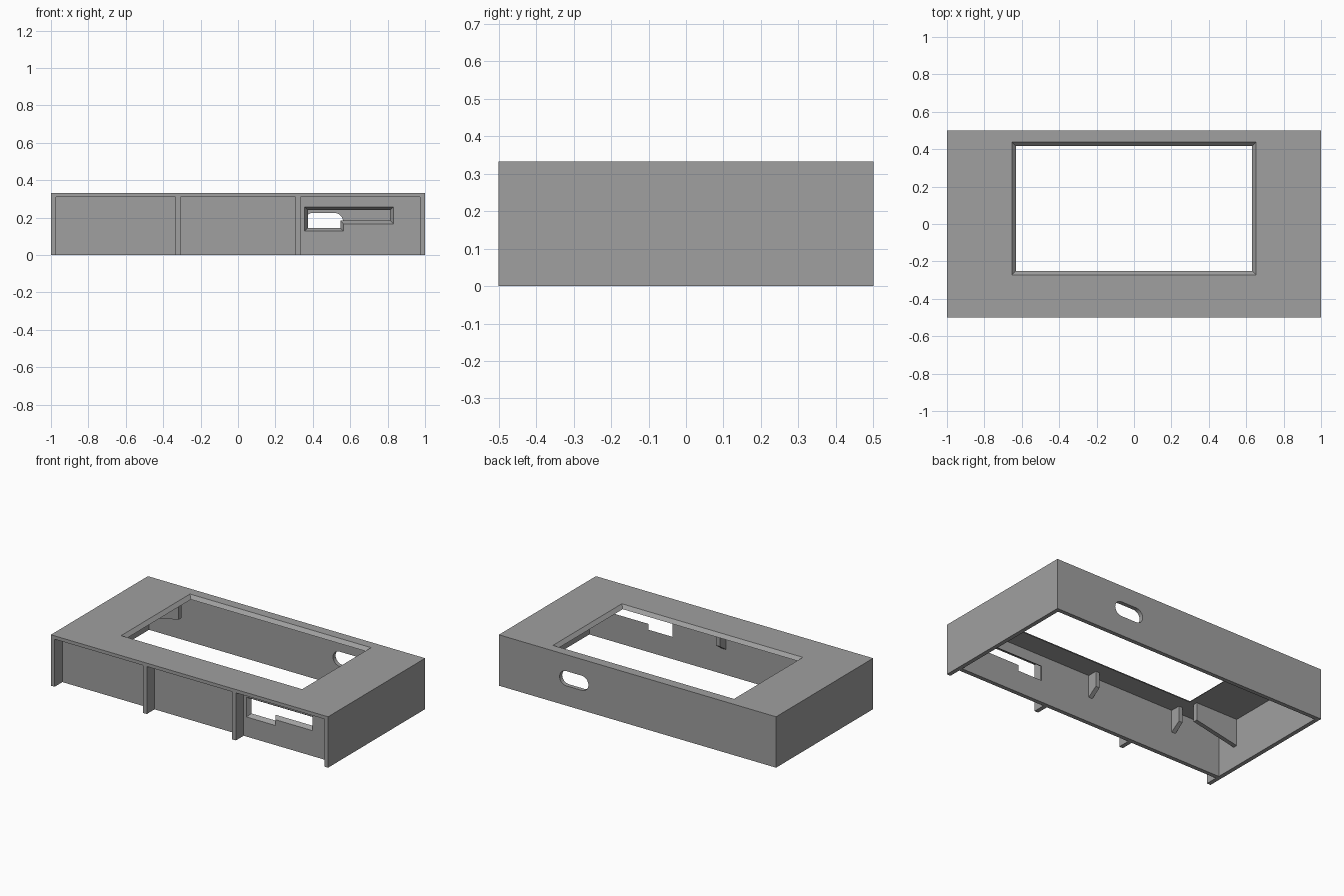
import bpy, bmesh, math

if "Cube" in bpy.data.objects:
    bpy.data.objects.remove(bpy.data.objects["Cube"])

grey = bpy.data.materials.new("plain grey")
grey.diffuse_color = (0.35, 0.35, 0.35, 1)
grey.use_nodes = True
grey.node_tree.nodes["Principled BSDF"].inputs["Base Color"].default_value = grey.diffuse_color

TOP, ROOF = 0.332, 0.31          # top surface and underside of the top plate
WALL = 0.027
FRONT = -0.42                    # outer face of the recessed front wall
INNER_FRONT = FRONT + WALL


def loft(name, loop_a, loop_b):
    """Closed solid between two loops with the same number of points."""
    bm = bmesh.new()
    a = [bm.verts.new(p) for p in loop_a]
    b = [bm.verts.new(p) for p in loop_b]
    bm.faces.new(a)
    bm.faces.new(b)
    n = len(a)
    for i in range(n):
        j = (i + 1) % n
        bm.faces.new((a[i], a[j], b[j], b[i]))
    bmesh.ops.recalc_face_normals(bm, faces=bm.faces)
    mesh = bpy.data.meshes.new(name)
    bm.to_mesh(mesh)
    bm.free()
    mesh.materials.append(grey)
    obj = bpy.data.objects.new(name, mesh)
    bpy.context.collection.objects.link(obj)
    return obj


def rect(x0, x1, y0, y1, z):
    return [(x0, y0, z), (x1, y0, z), (x1, y1, z), (x0, y1, z)]


def box(name, x0, x1, y0, y1, z0, z1):
    return loft(name, rect(x0, x1, y0, y1, z0), rect(x0, x1, y0, y1, z1))


def cut(body, cutter):
    mod = body.modifiers.new("cut", 'BOOLEAN')
    mod.operation = 'DIFFERENCE'
    mod.solver = 'EXACT'
    mod.object = cutter
    bpy.context.view_layer.objects.active = body
    bpy.ops.object.modifier_apply(modifier=mod.name)
    bpy.data.objects.remove(cutter)


# Outer case, hollowed from below
case = box("case", -1, 1, -0.5, 0.5, 0, TOP)
cut(case, box("cavity", -1 + WALL, 1 - WALL, INNER_FRONT, 0.5 - WALL, -0.1, ROOF))

# Three front bays, leaving thin upright ribs between them
for x0, x1 in ((-0.973, -0.335), (-0.308, 0.308), (0.335, 0.973)):
    cut(case, box("bay", x0, x1, -0.6, FRONT, -0.1, ROOF))

# Top window with bevelled rim
def window_loop(z):
    g = 0.021 * (z - ROOF) / (TOP - ROOF)
    return rect(-0.632 - g, 0.632 + g, -0.251 - g, 0.417 + g, z)

cut(case, loft("window", window_loop(ROOF - 0.01), window_loop(TOP + 0.01)))

# Stepped slot through the front wall, flaring outwards
def slot_loop(y):
    g = 0.017 * (y - FRONT) / WALL
    x0, x1, step = 0.356 + g, 0.831 - g, 0.564 - g
    z0, z1, z2 = 0.128 + g, 0.166 + g, 0.257 - g
    return [(x0, y, z0), (step, y, z0), (step, y, z1),
            (x1, y, z1), (x1, y, z2), (x0, y, z2)]

cut(case, loft("slot", slot_loop(FRONT - 0.01), slot_loop(INNER_FRONT + 0.01)))

# Round-ended cable opening in the back wall
def oval_loop(y, cx=0.458, cz=0.177, half=0.056, r=0.048, n=12):
    pts = []
    for side, start in ((1, -math.pi / 2), (-1, math.pi / 2)):
        for i in range(n + 1):
            t = start + math.pi * i / n
            pts.append((cx + side * half + r * math.cos(t), y, cz + r * math.sin(t)))
    return pts

cut(case, loft("cable_opening", oval_loop(0.44), oval_loop(0.55)))

# Small gussets behind the front wall
for x in (0.0, -0.63):
    side = [(INNER_FRONT, ROOF), (INNER_FRONT, 0.165),
            (INNER_FRONT + 0.065, 0.21), (INNER_FRONT + 0.065, ROOF)]
    loft("front_gusset", [(x - 0.014, y, z) for y, z in side],
         [(x + 0.014, y, z) for y, z in side])

# Long gussets on the left wall
for y in (-0.245, 0.36):
    side = [(-1 + WALL, ROOF), (-1 + WALL, 0.135), (-0.67, 0.195), (-0.67, ROOF)]
    loft("side_gusset", [(x, y - 0.014, z) for x, z in side],
         [(x, y + 0.014, z) for x, z in side])
